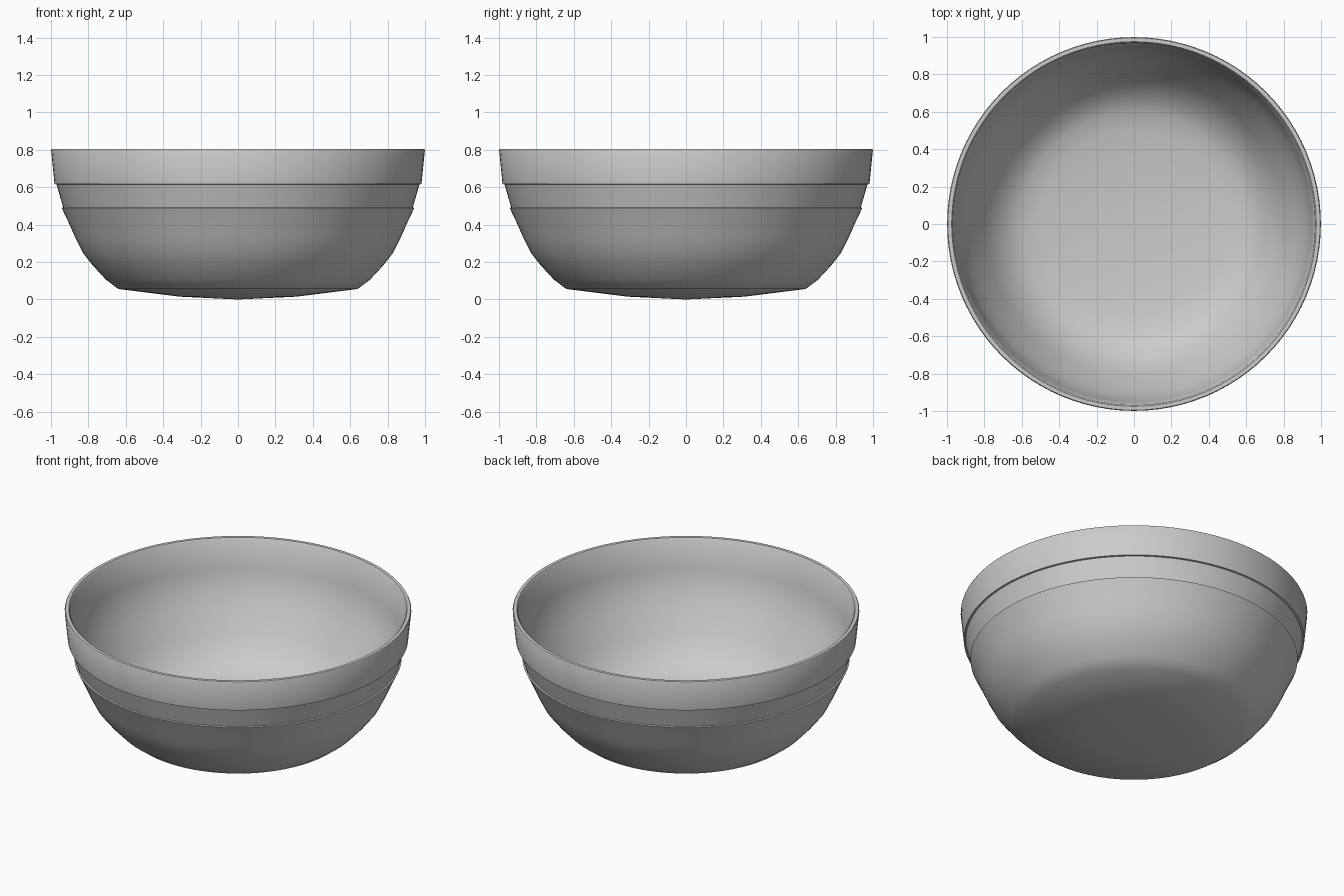
import bpy, bmesh, math

if "Cube" in bpy.data.objects:
    bpy.data.objects.remove(bpy.data.objects["Cube"])

SEGMENTS = 96

# Half cross-section (radius, height): outside upward, over the rim, inside down
profile = [
    (0.0, 0.0), (0.31, 0.015), (0.64, 0.056),            # underside
    (0.705, 0.105), (0.775, 0.18), (0.83, 0.25),         # curved body
    (0.87, 0.33), (0.907, 0.415), (0.943, 0.49),
    (0.935, 0.493), (0.97, 0.615),                       # recessed band
    (0.981, 0.617), (0.999, 0.797), (0.995, 0.805),      # rim band
    (0.975, 0.805), (0.968, 0.797),                      # lip
    (0.95, 0.62), (0.915, 0.49), (0.875, 0.415),         # inside wall
    (0.80, 0.265), (0.74, 0.185), (0.67, 0.12),
    (0.60, 0.085), (0.50, 0.065), (0.30, 0.045), (0.0, 0.033),  # inside floor
]

# Lathe the cross-section around z
bm = bmesh.new()
verts = [bm.verts.new((r, 0, z)) for r, z in profile]
edges = [bm.edges.new(pair) for pair in zip(verts, verts[1:])]
bmesh.ops.spin(bm, geom=verts + edges, axis=(0, 0, 1), cent=(0, 0, 0),
               angle=math.tau, steps=SEGMENTS, use_duplicate=False)
bmesh.ops.remove_doubles(bm, verts=bm.verts, dist=0.0005)
bmesh.ops.recalc_face_normals(bm, faces=bm.faces)

mesh = bpy.data.meshes.new("bowl")
bm.to_mesh(mesh)
bm.free()
bowl = bpy.data.objects.new("bowl", mesh)
bpy.context.collection.objects.link(bowl)

# Smooth shading with crisp band edges
bpy.context.view_layer.objects.active = bowl
bowl.select_set(True)
bpy.ops.object.shade_smooth_by_angle(angle=math.radians(40))
